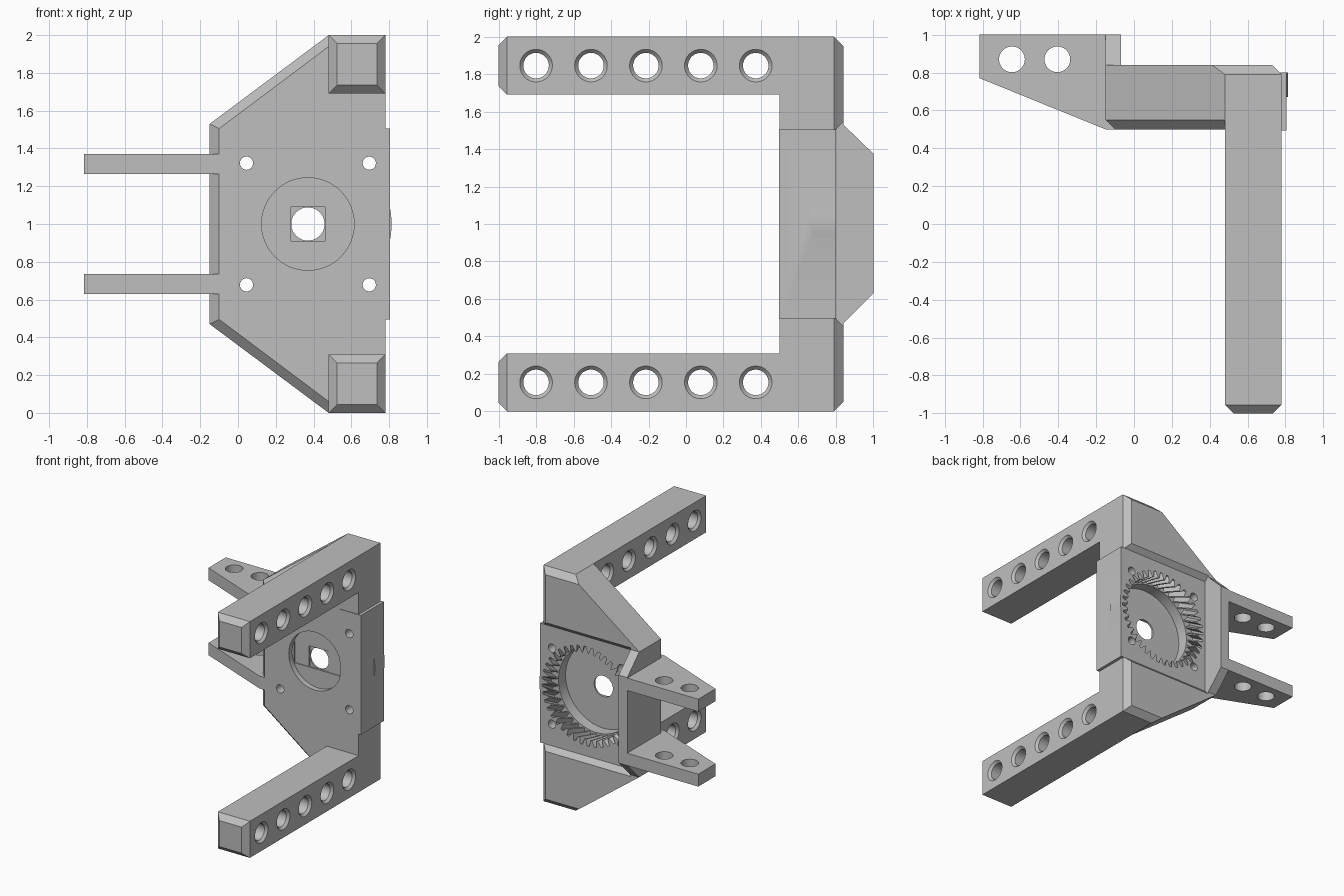
import bpy, bmesh
from math import cos, sin, tau

cube = bpy.data.objects.get("Cube")
if cube:
    bpy.data.objects.remove(cube)

grey = bpy.data.materials.new("light grey")
grey.use_nodes = True
colour = (0.52, 0.52, 0.52, 1)
grey.diffuse_color = colour
grey.node_tree.nodes["Principled BSDF"].inputs["Base Color"].default_value = colour

HUB_X, HUB_Z = 0.37, 1.0


def loft(name, rings):
    """Solid skinned through rings of equal point count."""
    bm = bmesh.new()
    rows = [[bm.verts.new(p) for p in ring] for ring in rings]
    n = len(rows[0])
    for a, b in zip(rows, rows[1:]):
        for i in range(n):
            j = (i + 1) % n
            bm.faces.new((a[i], a[j], b[j], b[i]))
    bm.faces.new(rows[0][::-1])
    bm.faces.new(rows[-1])
    bmesh.ops.recalc_face_normals(bm, faces=bm.faces)
    mesh = bpy.data.meshes.new(name)
    bm.to_mesh(mesh)
    bm.free()
    mesh.materials.append(grey)
    ob = bpy.data.objects.new(name, mesh)
    bpy.context.collection.objects.link(ob)
    return ob


def rect_y(y, x0, x1, z0, z1):
    return [(x0, y, z0), (x0, y, z1), (x1, y, z1), (x1, y, z0)]


def box(name, x0, x1, y0, y1, z0, z1):
    return loft(name, [rect_y(y, x0, x1, z0, z1) for y in (y0, y1)])


def lathe(name, axis, centre, steps, sides=48):
    """Round solid along an axis; steps are (position, radius)."""
    rings = []
    for t, r in steps:
        ring = []
        for i in range(sides):
            p = [centre[0] + r * cos(tau * i / sides), centre[1] + r * sin(tau * i / sides)]
            p.insert(axis, t)
            ring.append(tuple(p))
        rings.append(ring)
    return loft(name, rings)


def combine(target, tool, operation):
    mod = target.modifiers.new("cut", "BOOLEAN")
    mod.operation = operation
    mod.solver = "EXACT"
    mod.object = tool
    bpy.context.view_layer.objects.active = target
    bpy.ops.object.modifier_apply(modifier=mod.name)
    bpy.data.objects.remove(tool)


def add(tool):
    combine(body, tool, "UNION")


def cut(tool):
    combine(body, tool, "DIFFERENCE")


def plate_ring(y, left, low, corner_x, top, right):
    """Six-sided plate outline, symmetric about the hub height."""
    upper = [(left, y, 2 - low), (corner_x, y, top), (right, y, top)]
    return upper + [(x, y, 2 - z) for x, y, z in upper[::-1]]


# Main plate with bevelled front and back edges
body = loft("bracket", [
    plate_ring(0.5, -0.10, 0.495, 0.48, 1.94, 0.78),
    plate_ring(0.55, -0.15, 0.47, 0.48, 2, 0.78),
    plate_ring(0.79, -0.15, 0.47, 0.48, 2, 0.78),
    plate_ring(0.84, -0.15, 0.47, 0.413, 1.95, 0.73)])

# Flared recess across the back
cut(loft("recess_cutter", [rect_y(0.80, -0.07, 1, 0.495, 1.505),
                           rect_y(0.88, -0.07, 1, 0.415, 1.585)]))

# Side plate and gear housing bulging through it
add(box("side_plate", 0.6, 0.805, 0.495, 0.80, 0.495, 1.505))
add(lathe("gear_housing", 1, (HUB_X, HUB_Z), [(0.67, 0.443), (0.80, 0.443)], 96))

# Rear flange
add(loft("flange", [[(x, 0.7, 0.47), (x, 0.7, 1.53), (x, 0.84, 1.53),
                     (x, 1, 1.375), (x, 1, 0.63), (x, 0.84, 0.47)]
                    for x in (-0.15, -0.07)]))

# Arms with bevelled tips
for z0, z1 in ((0, 0.31), (1.69, 2)):
    c = 0.045
    add(loft("arm", [rect_y(-1, 0.48 + c, 0.78 - c, z0 + c, z1 - c),
                     rect_y(-1 + c, 0.48, 0.78, z0, z1),
                     rect_y(0.6, 0.48, 0.78, z0, z1)]))

# Mounting lugs
for z0, z1 in ((0.63, 0.735), (1.265, 1.37)):
    add(loft("lug", [[(-0.815, 0.77, z), (-0.815, 1, z), (-0.1, 1, z),
                      (-0.1, 0.5, z), (-0.15, 0.5, z)] for z in (z0, z1)]))

# Lug holes run through both lugs
for x in (-0.645, -0.405):
    cut(lathe("lug_hole", 2, (x, 0.87), [(0.5, 0.068), (1.5, 0.068)]))

# Countersunk arm holes
for z in (0.155, 1.845):
    for i in range(5):
        cut(lathe("arm_hole", 0, (-0.8 + 0.293 * i, z),
                  [(0.46, 0.106), (0.50, 0.068), (0.76, 0.068), (0.80, 0.106)]))

# Corner screw holes around the gear
for x in (0.045, 0.695):
    for z in (0.678, 1.322):
        cut(lathe("screw_hole", 1, (x, z), [(0.4, 0.035), (1.1, 0.035)], 24))


# Helical inner gear
def gear_ring(y, teeth=40):
    twist = (y - 0.67) * 1.4
    ring = []
    for i in range(teeth):
        for part, r in ((0, 0.365), (0.2, 0.365), (0.45, 0.42), (0.75, 0.42)):
            a = tau * (i + part) / teeth + twist
            ring.append((HUB_X + r * cos(a), y, HUB_Z + r * sin(a)))
    return ring


cut(loft("gear_cutter", [gear_ring(0.67 + 0.05 * k) for k in range(4)]))

# Rear pocket, front bearing seat, stepped seat and shaft hole
cut(lathe("rear_pocket", 1, (HUB_X, HUB_Z), [(0.575, 0.355), (0.75, 0.355)], 80))
cut(lathe("bearing_seat", 1, (HUB_X, HUB_Z), [(0.4, 0.245), (0.545, 0.245)], 64))
cut(box("slot", HUB_X - 0.225, HUB_X + 0.225, 0.52, 0.552, 0.91, 1.09))
cut(box("square_step", HUB_X - 0.09, HUB_X + 0.09, 0.52, 0.56, 0.91, 1.09))
cut(lathe("shaft_hole", 1, (HUB_X, HUB_Z), [(0.4, 0.088), (0.9, 0.088)]))

# Smooth round walls, crisp edges
bpy.ops.object.select_all(action="DESELECT")
body.select_set(True)
bpy.context.view_layer.objects.active = body
bpy.ops.object.shade_smooth_by_angle(angle=0.35)
